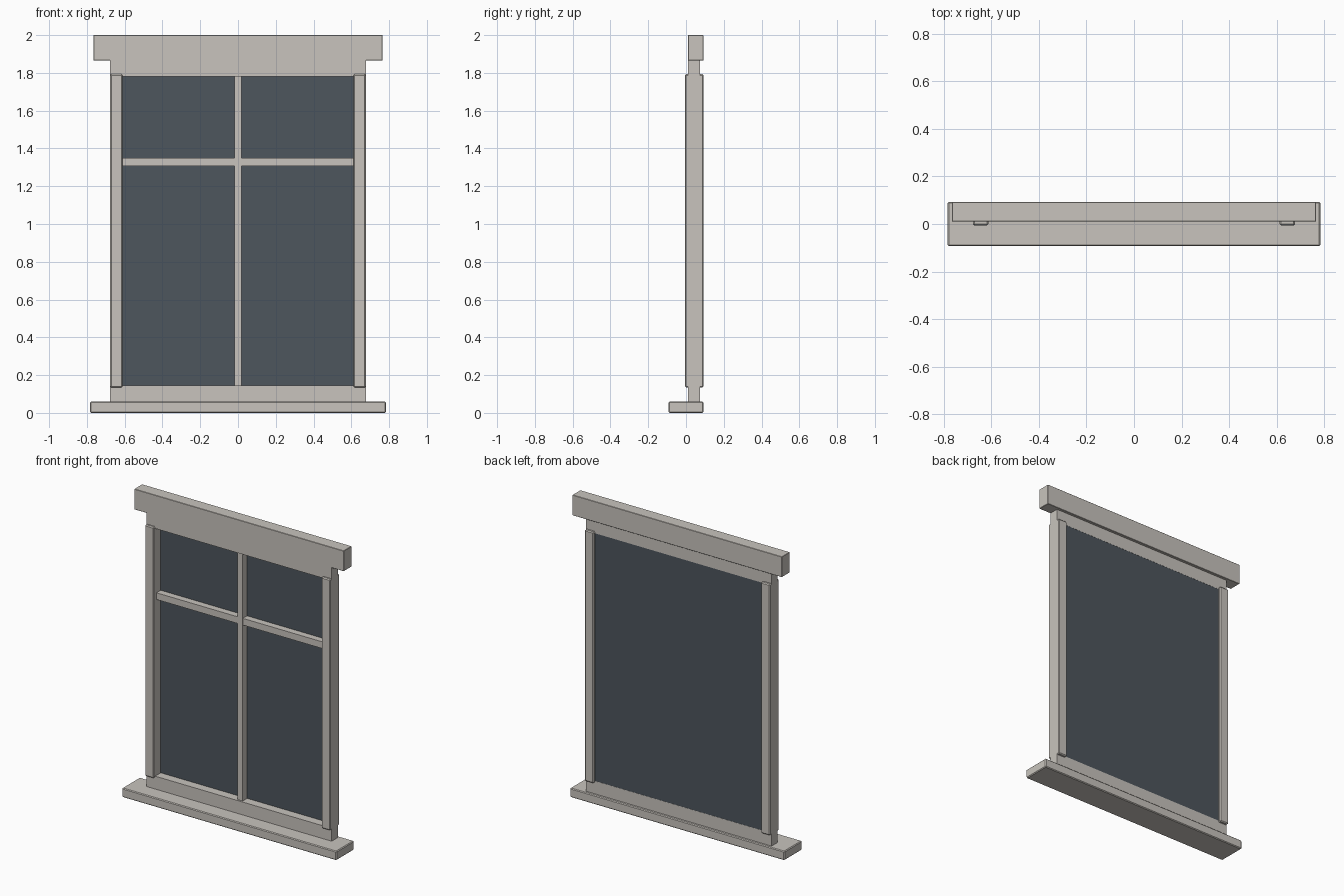
import bpy
import bmesh
from mathutils import Vector

cube = bpy.data.objects.get("Cube")
if cube:
    bpy.data.objects.remove(cube, do_unlink=True)


def material(name, rgb):
    mat = bpy.data.materials.new(name)
    mat.use_nodes = True
    color = (*rgb, 1.0)
    mat.diffuse_color = color
    mat.node_tree.nodes["Principled BSDF"].inputs["Base Color"].default_value = color
    return mat


stone = material("warm grey stone", (0.58, 0.55, 0.51))
pane = material("dark slate glass", (0.075, 0.092, 0.11))


def box(name, x, y, z, mat, bevel=0.0):
    """Box between the given (low, high) ranges, with optional chamfered edges."""
    lo, hi = Vector((x[0], y[0], z[0])), Vector((x[1], y[1], z[1]))
    size = hi - lo
    bm = bmesh.new()
    bmesh.ops.create_cube(bm, size=1)
    bmesh.ops.scale(bm, vec=size, verts=bm.verts)
    bmesh.ops.translate(bm, vec=(lo + hi) / 2, verts=bm.verts)
    if bevel:
        bmesh.ops.bevel(bm, geom=bm.edges[:], offset=bevel, segments=1, affect="EDGES")
    mesh = bpy.data.meshes.new(name)
    bm.to_mesh(mesh)
    bm.free()
    mesh.materials.append(mat)
    obj = bpy.data.objects.new(name, mesh)
    bpy.context.collection.objects.link(obj)
    return obj


BACK = 0.0925          # rear plane of sill, posts and lintel
RAIL = (0.01, 0.074)   # depth of the recessed rails
INNER, OUTER = 0.612, 0.677

# Sill and lintel
box("sill", (-0.783, 0.783), (-BACK, BACK), (0, 0.06), stone, 0.005)
box("lintel", (-0.765, 0.765), (RAIL[0], BACK), (1.865, 2), stone, 0.002)

# Recessed rails between them
box("bottom_rail", (-OUTER, OUTER), RAIL, (0.055, 0.145), stone)
box("top_rail", (-OUTER, OUTER), RAIL, (1.78, 1.87), stone)

# Side posts
for side, sign in (("left", 1), ("right", -1)):
    span = sorted((sign * INNER, sign * OUTER))
    box(side + "_post", span, (-0.006, BACK), (0.135, 1.793), stone, 0.006)

# Glass and glazing bars
box("glass", (-0.63, 0.63), (0.068, 0.073), (0.13, 1.79), pane)
box("upright_bar", (-0.019, 0.019), (0.022, 0.07), (0.14, 1.785), stone)
box("cross_bar", (-0.62, 0.62), (0.024, 0.07), (1.306, 1.35), stone)
